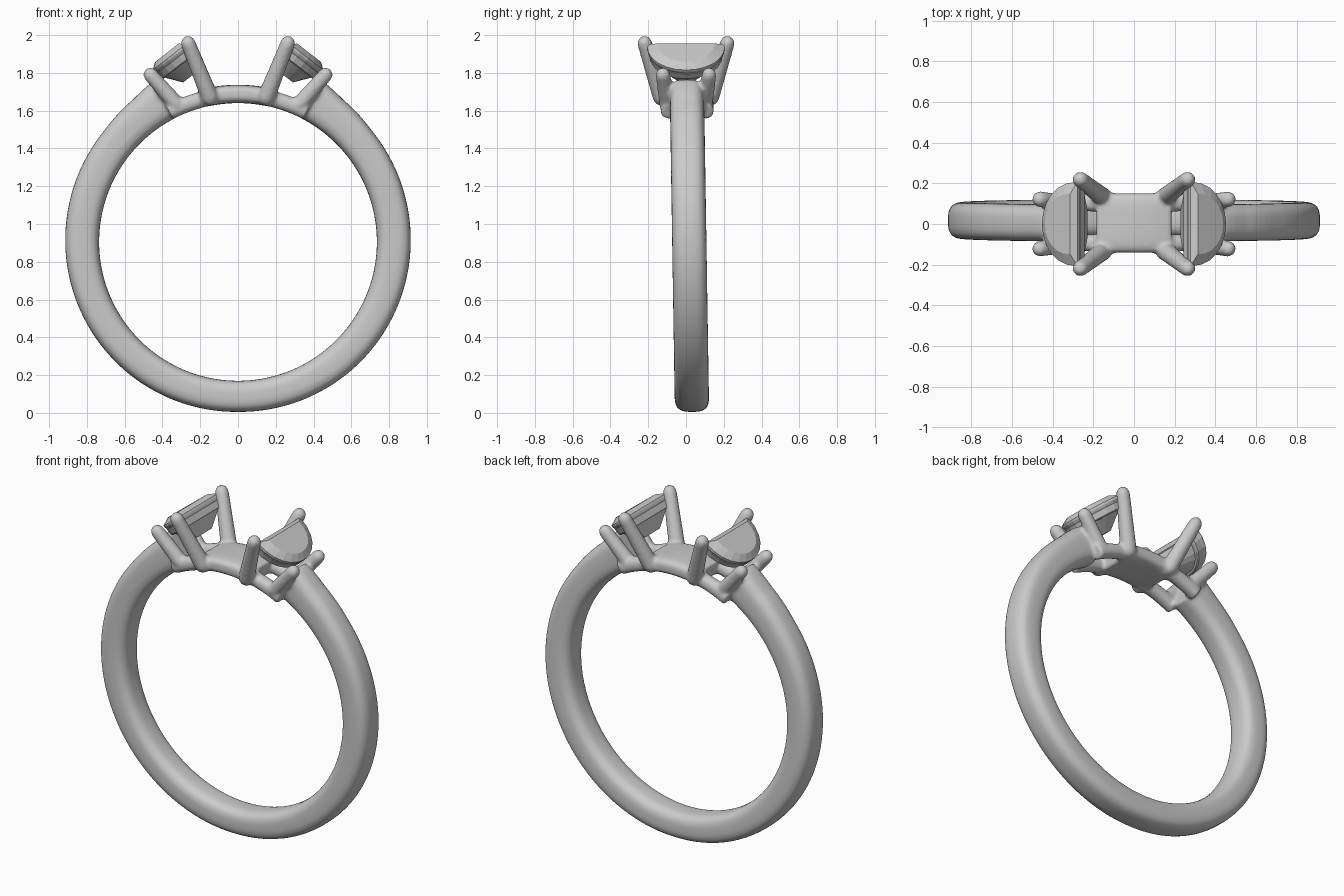
import bpy, bmesh, math
from mathutils import Vector

if "Cube" in bpy.data.objects:
    bpy.data.objects.remove(bpy.data.objects["Cube"])

metal = bpy.data.materials.new("grey metal")
metal.diffuse_color = (0.6, 0.6, 0.6, 1)
metal.use_nodes = True
metal.node_tree.nodes["Principled BSDF"].inputs["Base Color"].default_value = metal.diffuse_color

CZ, R_IN = 0.905, 0.735          # centre height and radius of the finger hole


def lean(z):
    """The ring leans very slightly backwards towards its foot."""
    return 0.032 - 0.016 * z


def loft(bm, rings):
    loops = [[bm.verts.new(p) for p in ring] for ring in rings]
    n = len(loops[0])
    for a, b in zip(loops, loops[1:]):
        for i in range(n):
            bm.faces.new((a[i], a[(i + 1) % n], b[(i + 1) % n], b[i]))
    bm.faces.new(loops[0][::-1])
    bm.faces.new(loops[-1])


def spow(v, e):
    return math.copysign(abs(v) ** e, v)


def arc(bm, t0, t1, steps, r_out, half, y0=0.0, power=3.0, r_in=R_IN):
    """Sweep a rounded section round the finger hole, angles from the top."""
    rings = []
    for k in range(steps + 1):
        deg = t0 + (t1 - t0) * k / steps
        t = math.radians(deg)
        ro = r_out(deg)
        rc, rh = (ro + r_in) / 2, (ro - r_in) / 2
        ring = []
        for i in range(32):
            a = math.tau * i / 32
            r = rc + rh * spow(math.cos(a), 2 / power)
            y = half * spow(math.sin(a), 2 / power)
            z = CZ + r * math.cos(t)
            ring.append((r * math.sin(t), y0 + y + lean(z), z))
        rings.append(ring)
    loft(bm, rings)


def rod(bm, p, q, r0, r1):
    """Round-ended claw from p to q."""
    p, q = Vector(p), Vector(q)
    d = (q - p).normalized()
    u = d.orthogonal().normalized()
    v = d.cross(u)
    prof = [(p, r0, a) for a in (-85, -60, -30, 0)] + [(q, r1, a) for a in (0, 30, 60, 85)]
    rings = []
    for c, r, a in prof:
        s, w = math.sin(math.radians(a)) * r, math.cos(math.radians(a)) * r
        rings.append([c + d * s + (u * math.cos(b) + v * math.sin(b)) * w
                      for b in [math.tau * i / 16 for i in range(16)]])
    loft(bm, rings)


def shank_outer(deg):
    d = min(deg, 360 - deg)
    pts = [(0, 0.97), (28, 0.962), (36, 0.938), (50, 0.922), (90, 0.915), (180, 0.9)]
    for (a, ra), (b, rb) in zip(pts, pts[1:]):
        if d <= b:
            return ra + (rb - ra) * (d - a) / (b - a)


def half_moon(scale, n, side, du=0.0):
    """Half-moon outline in the tilted plane of a stone, n along its normal."""
    o, u, w = Vector((0.275, 0, 1.945)), Vector((0.79, 0, -0.613)), Vector((0.613, 0, 0.79))
    out = []
    for i in range(13):
        a = math.pi * i / 12
        uu = 0.085 + du + (0.22 * math.sin(a) ** 0.9 - 0.085) * scale if 0 < i < 12 \
            else 0.085 + du - 0.085 * scale
        p = o + u * uu + w * n
        p.y = -0.207 * math.cos(a) * scale
        out.append((p.x * side, p.y, p.z))
    return out


def finish(bm, name):
    bmesh.ops.recalc_face_normals(bm, faces=bm.faces[:])
    me = bpy.data.meshes.new(name)
    bm.to_mesh(me)
    bm.free()
    me.materials.append(metal)
    ob = bpy.data.objects.new(name, me)
    bpy.context.collection.objects.link(ob)
    return ob


# Metal body: shank, bridge, side rails and claws fused into one casting
bm = bmesh.new()
arc(bm, 26, 334, 120, shank_outer, 0.091)
arc(bm, -13, 13, 16, lambda d: 0.832, 0.146, power=4)
for s in (-1, 1):
    for f in (-1, 1):
        arc(bm, s * 9, s * 28, 10, lambda d: 0.82, 0.042, f * 0.098, power=2.2)
        rod(bm, (s * 0.15, f * 0.13, 1.672), (s * 0.264, f * 0.219, 1.958), 0.047, 0.039)
        rod(bm, (s * 0.325, f * 0.097, 1.632), (s * 0.463, f * 0.122, 1.790), 0.044, 0.039)
body = finish(bm, "ring_body")
rm = body.modifiers.new("fuse", 'REMESH')
rm.mode = 'VOXEL'
rm.voxel_size = 0.01
rm.use_smooth_shade = True
sm = body.modifiers.new("soften", 'SMOOTH')
sm.factor = 0.5
sm.iterations = 6

# Half-moon side stones: crown with table, girdle and pavilion
for side, label in ((-1, "left"), (1, "right")):
    bm = bmesh.new()
    loft(bm, [half_moon(s, n, side) for s, n in
              ((0.72, 0.032), (1.0, 0.006), (1.0, -0.006), (0.86, -0.055), (0.35, -0.145))])
    finish(bm, label + "_stone")
    # Seat rail under the stone
    bm = bmesh.new()
    loft(bm, [half_moon(s, n, side) for s, n in
              ((0.93, -0.018), (0.97, -0.024), (0.93, -0.06), (0.88, -0.066))])
    finish(bm, label + "_seat_rail")
